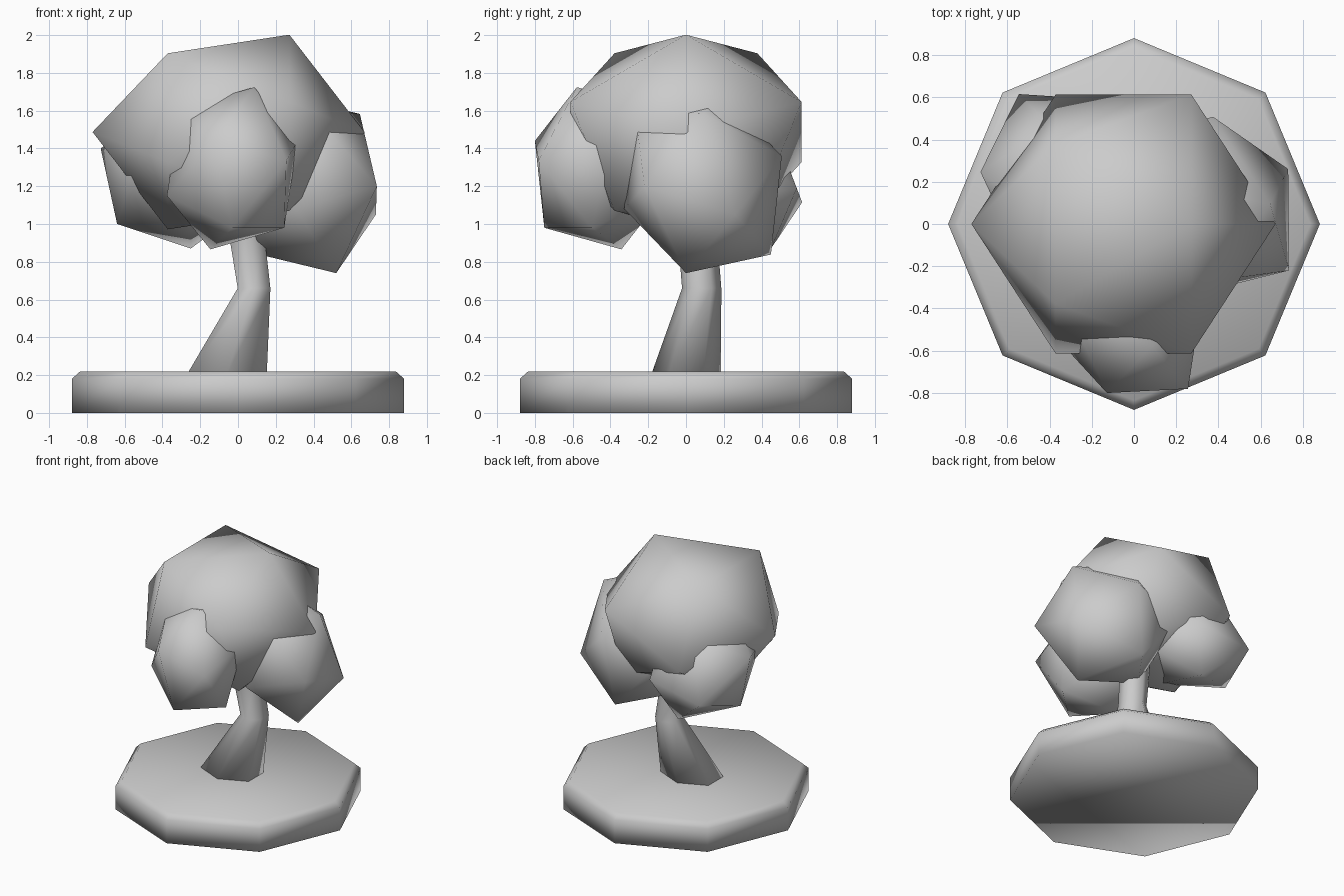
import bpy, bmesh, math
from mathutils import Vector

if "Cube" in bpy.data.objects:
    bpy.data.objects.remove(bpy.data.objects["Cube"])


def make_object(name, bm):
    bmesh.ops.recalc_face_normals(bm, faces=bm.faces)
    mesh = bpy.data.meshes.new(name)
    bm.to_mesh(mesh)
    bm.free()
    for p in mesh.polygons:
        p.use_smooth = True
    ob = bpy.data.objects.new(name, mesh)
    bpy.context.collection.objects.link(ob)
    return ob


def loft(name, sides, rings, start):
    """Capped tube through rings of (centre x, centre y, z, radius x, radius y)."""
    bm = bmesh.new()
    loops = []
    for cx, cy, z, rx, ry in rings:
        angles = [start + math.tau * i / sides for i in range(sides)]
        loops.append([bm.verts.new((cx + rx * math.cos(t), cy + ry * math.sin(t), z))
                      for t in angles])
    for lo, hi in zip(loops, loops[1:]):
        for i in range(sides):
            j = (i + 1) % sides
            bm.faces.new((lo[i], lo[j], hi[j], hi[i]))
    bm.faces.new(loops[0][::-1])
    bm.faces.new(loops[-1])
    return make_object(name, bm)


def foliage(name, centre, a, b, c):
    """Stretched icosahedron from its centre and the three corners of one face."""
    k = (math.sqrt(5) - 1) / 2
    o, a, b, c = map(Vector, (centre, a, b, c))
    corners = [a, b, c, k * (a + b) - c, k * (b + c) - a, k * (a + c) - b]
    bm = bmesh.new()
    for p in corners:
        bm.verts.new(o + p)
        bm.verts.new(o - p)
    bmesh.ops.convex_hull(bm, input=bm.verts)
    return make_object(name, bm)


# Octagonal ground slab with chamfered top edge
loft("ground_slab", 8, [(0, 0, 0, .88, .88), (0, 0, .18, .88, .88),
                        (0, 0, .22, .835, .835)], 0)

# Bent six-sided trunk, its top hidden in the leaves
loft("trunk", 6, [(-.06, 0, .2, .245, .185), (.085, .083, .66, .1, .104),
                  (.045, .06, .95, .108, .104), (.01, .04, 1.2, .1, .1)], math.pi / 6)

# Leaf clumps
foliage("crown_leaves", (-.05, 0, 1.487),
        (.72, 0, 0), (.322, 0, .515), (.322, .612, .159))
foliage("right_leaves", (.34, .09, 1.22),
        (.18, -.09, -.48), (.39, .17, -.17), (.395, -.31, -.02))
foliage("front_leaves", (-.03, -.46, 1.295),
        (0, -.29, -.315), (-.098, -.34, .145), (.286, -.32, .04))
foliage("left_back_leaves", (-.32, .22, 1.26),
        (-.32, .02, -.26), (.07, .23, -.39), (-.225, .395, -.145))
